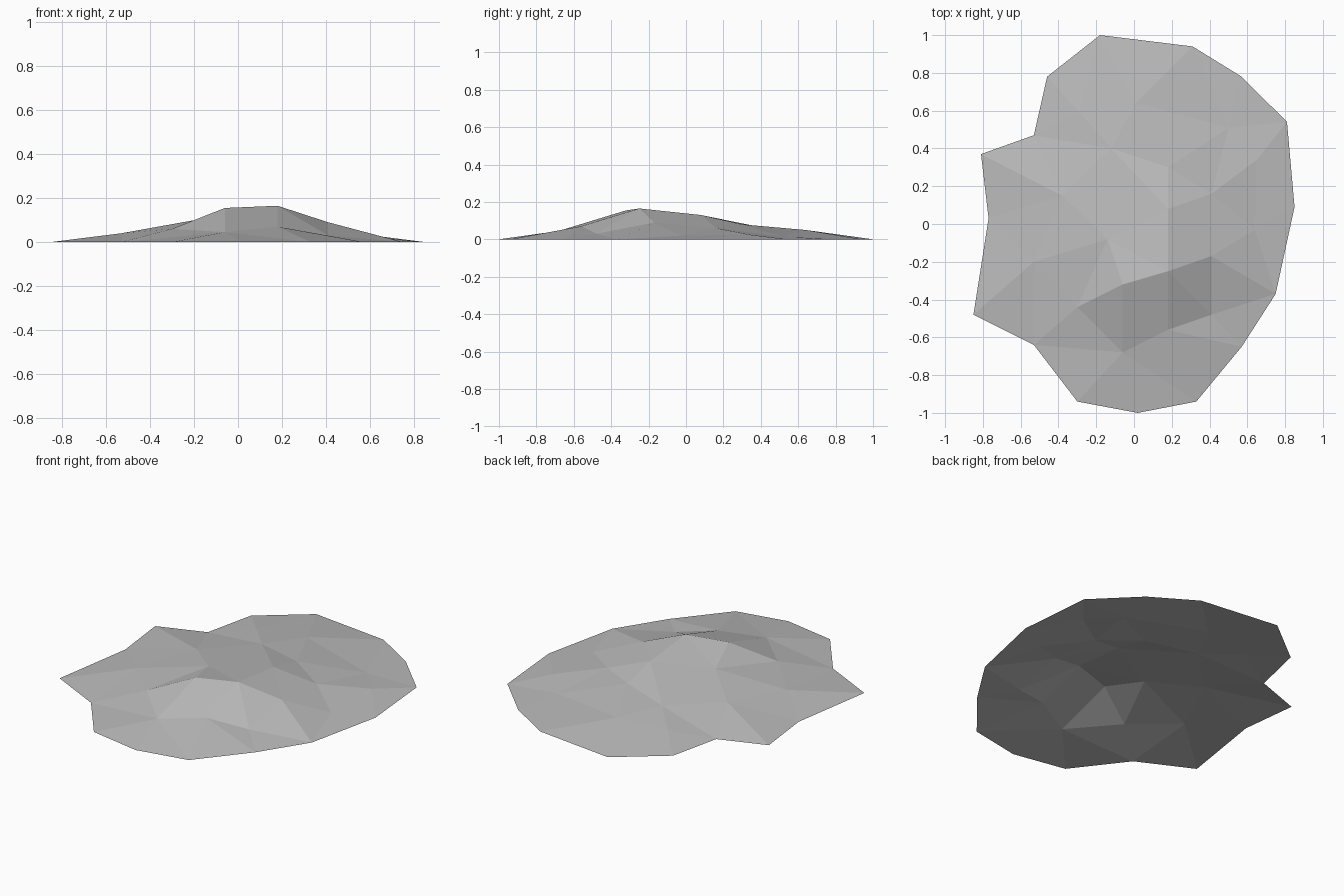
import bpy
import bmesh
from mathutils import Vector
from mathutils.geometry import delaunay_2d_cdt

default_cube = bpy.data.objects.get("Cube")
if default_cube:
    bpy.data.objects.remove(default_cube, do_unlink=True)


def flat_material(name, colour):
    material = bpy.data.materials.new(name)
    material.use_nodes = True
    material.diffuse_color = colour
    shader = next(n for n in material.node_tree.nodes if n.type == "BSDF_PRINCIPLED")
    shader.inputs["Base Color"].default_value = colour
    return material


# Ragged ground outline, counter-clockwise from the back
outline = [
    (-.18, 1), (-.46, .78), (-.53, .47), (-.81, .37), (-.77, .03), (-.85, -.48),
    (-.53, -.64), (-.3, -.94), (.02, -1), (.33, -.94), (.57, -.65), (.75, -.37),
    (.85, .09), (.81, .54), (.57, .78), (.31, .94),
]

# Corners of the mound surface with their heights
corners = {
    "summit": (.18, -.25, .165),
    "summit_right": (-.06, -.32, .155),
    "ridge_back": (.18, .08, .13),
    "ridge_right": (-.14, -.08, .11),
    "shoulder_left": (.41, -.17, .09),
    "foot_right": (-.3, -.44, .06),
    "foot_front": (-.06, -.68, .045),
    "foot_middle": (.18, -.56, .07),
    "foot_left": (.41, -.48, .03),
    "slope_right": (-.53, -.2, .04),
    "slope_back_right": (-.38, .15, .06),
    "saddle": (-.12, .4, .065),
    "slope_back": (.18, .3, .08),
    "terrace_left": (.41, .16, .06),
    "hollow_back": (.5, .51, .015),
    "hollow_left": (.65, .34, .025),
    "hollow_front": (.64, -.03, .02),
    "back_knoll": (.01, .64, .05),
    "back_right": (-.29, .59, .035),
}

# Creases that must stay as edges between facets
creases = [
    ("foot_right", "summit_right"), ("summit_right", "summit"),
    ("summit", "shoulder_left"), ("summit", "ridge_back"),
    ("summit_right", "ridge_right"), ("summit_right", "foot_front"),
    ("summit", "foot_middle"), ("shoulder_left", "foot_left"),
    ("foot_right", "foot_front"), ("foot_front", "foot_middle"),
    ("foot_middle", "foot_left"), ("ridge_back", "terrace_left"),
    ("slope_back", "terrace_left"), ("slope_right", "ridge_right"),
    ("slope_back_right", "ridge_right"), ("hollow_back", "hollow_left"),
    ("hollow_back", "terrace_left"),
]

# Triangulate the plan, keeping the outline and creases
names = list(corners)
count = len(outline)
points = [Vector(p) for p in outline] + [Vector(corners[n][:2]) for n in names]
heights = [0.0] * count + [corners[n][2] for n in names]
rim = [(i, (i + 1) % count) for i in range(count)]
edges = rim + [(count + names.index(a), count + names.index(b)) for a, b in creases]
plan, _, triangles, sources, _, _ = delaunay_2d_cdt(
    points, edges, [list(range(count))], 1, 1e-5)

# Raise the plan into an open, faceted shell
bm = bmesh.new()
verts = [bm.verts.new((p.x, p.y, heights[s[0]] if s else 0.0))
         for p, s in zip(plan, sources)]
for triangle in triangles:
    bm.faces.new([verts[i] for i in triangle])
for face in bm.faces:
    face.normal_update()
    if face.normal.z < 0:
        face.normal_flip()

mesh = bpy.data.meshes.new("mound")
bm.to_mesh(mesh)
bm.free()
mesh.materials.append(flat_material("stone grey", (.5, .5, .5, 1)))
mound = bpy.data.objects.new("mound", mesh)
bpy.context.collection.objects.link(mound)
